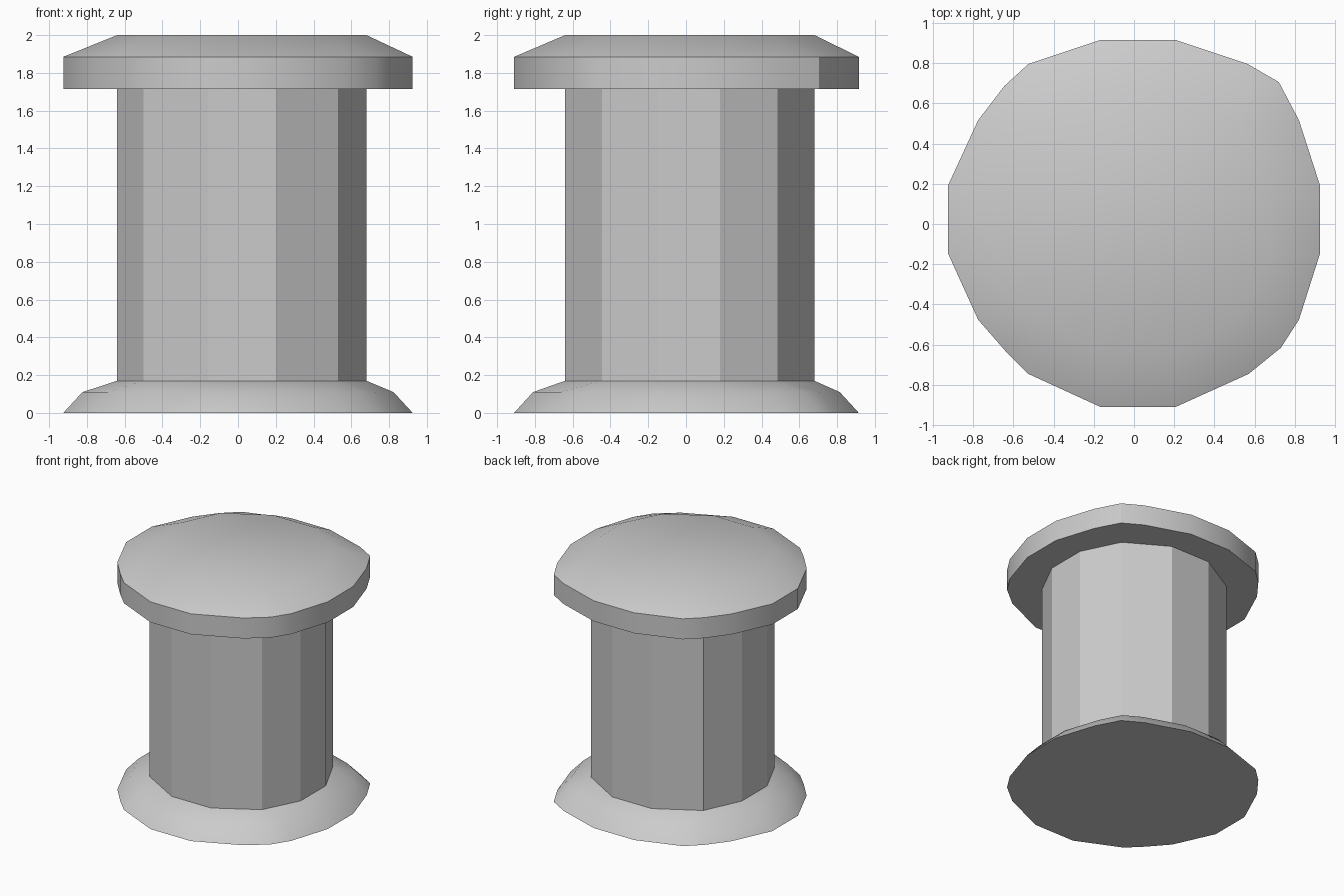
import bpy
import bmesh
import math

cube = bpy.data.objects.get("Cube")
if cube:
    bpy.data.objects.remove(cube, do_unlink=True)

stone = bpy.data.materials.new("plain_grey")
stone.use_nodes = True
GREY = (0.6, 0.6, 0.6, 1)
stone.diffuse_color = GREY
stone.node_tree.nodes["Principled BSDF"].inputs["Base Color"].default_value = GREY

# Plan outlines, anticlockwise: five flange corners and three shaft corners per quadrant
FLANGE = [(.925, .19), (.82, .515), (.72, .705), (.565, .795), (.205, .915),
          (-.165, .915), (-.525, .795), (-.645, .685), (-.775, .515), (-.925, .19),
          (-.925, -.145), (-.775, -.475), (-.64, -.63), (-.525, -.745), (-.165, -.91),
          (.205, -.91), (.57, -.745), (.73, -.615), (.82, -.475), (.925, -.145)]
SHAFT = [(.68, .18), (.53, .485), (.2, .68), (-.16, .68), (-.5, .485), (-.64, .18),
         (-.64, -.15), (-.5, -.445), (-.16, -.64), (.2, -.64), (.53, -.445), (.68, -.15)]
# Each shaft corner on the diagonal meets three flange corners
FAN = [SHAFT[i // 5 * 3 + (0, 1, 1, 1, 2)[i % 5]] for i in range(len(FLANGE))]
LOWER_STEP = [(x * .89, y * .89) for x, y in FLANGE]


def stack(name, levels, bottom=False, top=False, angle=30):
    """Join outlines at successive heights, with optional end faces."""
    bm = bmesh.new()
    rings = [[bm.verts.new((x, y, z)) for x, y in outline] for outline, z in levels]
    n = len(rings[0])
    for low, high in zip(rings, rings[1:]):
        for i in range(n):
            j = (i + 1) % n
            bm.faces.new((low[i], low[j], high[j], high[i]))
    if bottom:
        bm.faces.new(rings[0][::-1])
    if top:
        bm.faces.new(rings[-1])
    bmesh.ops.remove_doubles(bm, verts=bm.verts, dist=1e-4)
    mesh = bpy.data.meshes.new(name)
    bm.to_mesh(mesh)
    bm.free()
    mesh.materials.append(stone)
    obj = bpy.data.objects.new(name, mesh)
    bpy.context.collection.objects.link(obj)
    bpy.ops.object.select_all(action="DESELECT")
    obj.select_set(True)
    bpy.context.view_layer.objects.active = obj
    bpy.ops.object.shade_smooth_by_angle(angle=math.radians(angle))


# Stepped foot, faceted shaft and overhanging cap with a bevelled top
stack("base", [(FLANGE, 0), (LOWER_STEP, .11), (FAN, .17)], bottom=True)
stack("shaft", [(SHAFT, .17), (SHAFT, 1.715)], angle=15)
stack("cap", [(FAN, 1.715), (FLANGE, 1.715), (FLANGE, 1.885), (FAN, 2)], top=True)
